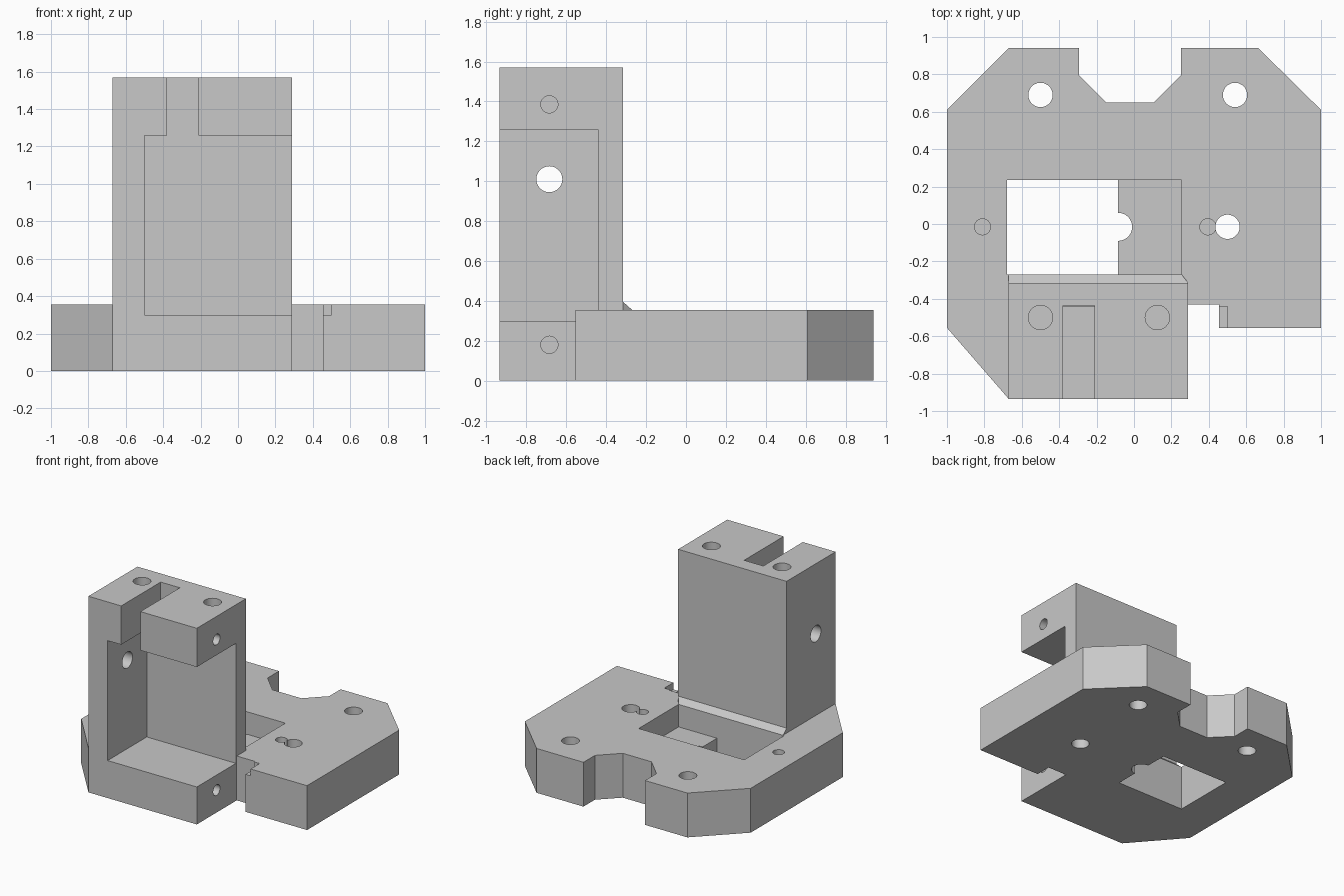
import bpy, bmesh, math
from mathutils import Matrix, Vector

if "Cube" in bpy.data.objects:
    bpy.data.objects.remove(bpy.data.objects["Cube"])

grey = bpy.data.materials.new("plain grey")
grey.diffuse_color = (0.58, 0.58, 0.58, 1)
grey.use_nodes = True
grey.node_tree.nodes["Principled BSDF"].inputs["Base Color"].default_value = grey.diffuse_color


def make(name, bm):
    bmesh.ops.recalc_face_normals(bm, faces=bm.faces)
    mesh = bpy.data.meshes.new(name)
    bm.to_mesh(mesh)
    bm.free()
    mesh.materials.append(grey)
    ob = bpy.data.objects.new(name, mesh)
    bpy.context.collection.objects.link(ob)
    return ob


def prism(name, outline, z0, z1):
    bm = bmesh.new()
    face = bm.faces.new([bm.verts.new((x, y, z0)) for x, y in outline])
    ext = bmesh.ops.extrude_face_region(bm, geom=[face])
    verts = [v for v in ext["geom"] if isinstance(v, bmesh.types.BMVert)]
    bmesh.ops.translate(bm, verts=verts, vec=(0, 0, z1 - z0))
    return make(name, bm)


def box(name, x0, x1, y0, y1, z0, z1):
    return prism(name, [(x0, y0), (x1, y0), (x1, y1), (x0, y1)], z0, z1)


def rod(name, start, end, r):
    a, b = Vector(start), Vector(end)
    rot = (b - a).to_track_quat('Z', 'Y').to_matrix().to_4x4()
    bm = bmesh.new()
    bmesh.ops.create_cone(bm, cap_ends=True, segments=48, radius1=r, radius2=r,
                          depth=(b - a).length,
                          matrix=Matrix.Translation((a + b) / 2) @ rot)
    return make(name, bm)


def combine(target, tool, operation):
    bpy.context.view_layer.objects.active = target
    mod = target.modifiers.new("combine", 'BOOLEAN')
    mod.operation, mod.solver, mod.object = operation, 'EXACT', tool
    bpy.ops.object.modifier_apply(modifier=mod.name)
    bpy.data.objects.remove(tool, do_unlink=True)


# Base plate with chamfered corners and a rear notch
TOP = 0.355
outline = [(-1, 0.61), (-0.67, 0.94), (-0.295, 0.94), (-0.295, 0.795), (-0.15, 0.65),
           (0.105, 0.65), (0.25, 0.795), (0.25, 0.94), (0.665, 0.94), (1, 0.61),
           (1, -0.555), (0.455, -0.555), (0.455, -0.43), (0.29, -0.43),
           (0.29, -0.935), (-0.67, -0.935), (-1, -0.555)]
body = prism("bracket_body", outline, 0, TOP)

# Upright tower
combine(body, box("tower", -0.67, 0.29, -0.935, -0.315, 0, 1.57), 'UNION')

# Sloped fillet behind the tower
bm = bmesh.new()
for p in [(-0.67, -0.315, 0.395), (0.29, -0.315, 0.395), (-0.67, -0.27, TOP),
          (0.255, -0.27, TOP), (0.29, -0.315, TOP), (-0.67, -0.35, 0.395),
          (0.29, -0.35, 0.395), (-0.67, -0.35, 0.3), (0.29, -0.35, 0.3),
          (-0.67, -0.27, 0.3), (0.255, -0.27, 0.3), (0.29, -0.315, 0.3)]:
    bm.verts.new(p)
bmesh.ops.convex_hull(bm, input=bm.verts)
combine(body, make("fillet", bm), 'UNION')

# Pockets: tower cavity, top slot, window through the plate, window ledge
cuts = [box("cavity", -0.5, 0.5, -1.1, -0.44, 0.3, 1.26),
        box("slot", -0.38, -0.21, -1.1, -0.435, 1.2, 1.7),
        box("window", -0.68, -0.085, -0.27, 0.235, -0.1, 0.5),
        box("ledge", -0.2, 0.255, -0.27, 0.235, 0.175, 0.5),
        rod("ledge_notch", (-0.085, -0.015, -0.1), (-0.085, -0.015, 0.3), 0.075)]

# Through holes and shallow pin holes in the plate
for x, y in [(-0.5, 0.69), (0.54, 0.69), (0.5, -0.015)]:
    cuts.append(rod("bolt_hole", (x, y, -0.1), (x, y, 0.5), 0.065))
for x in (-0.81, 0.395):
    cuts.append(rod("pin_hole", (x, -0.015, 0.15), (x, -0.015, 0.5), 0.043))

# Holes in the tower top, its right ends and its left wall
for x in (-0.5, 0.125):
    cuts.append(rod("top_hole", (x, -0.5, 1.32), (x, -0.5, 1.7), 0.065))
for z in (0.18, 1.385):
    cuts.append(rod("side_hole", (0.0, -0.685, z), (0.4, -0.685, z), 0.043))
cuts.append(rod("wall_hole", (-0.8, -0.685, 1.01), (-0.4, -0.685, 1.01), 0.065))

for c in cuts:
    combine(body, c, 'DIFFERENCE')

# Smooth hole walls, sharp edges elsewhere
bpy.ops.object.select_all(action='DESELECT')
body.select_set(True)
bpy.context.view_layer.objects.active = body
bpy.ops.object.shade_smooth_by_angle(angle=math.radians(30))
